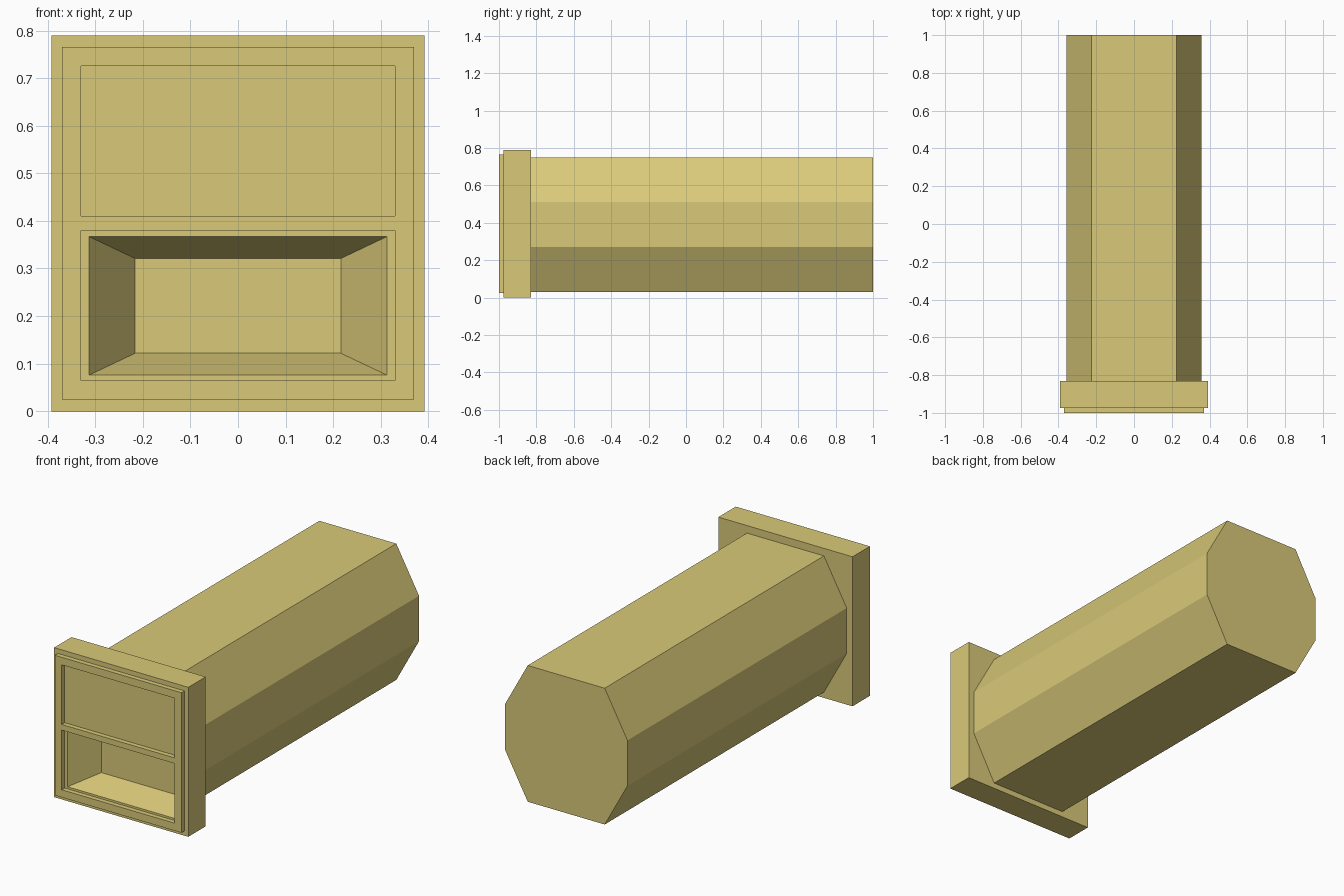
import bpy
import bmesh

cube = bpy.data.objects.get("Cube")
if cube:
    bpy.data.objects.remove(cube, do_unlink=True)

# One sandy yellow for every part
COLOUR = (0.70, 0.59, 0.19, 1.0)
sand = bpy.data.materials.new("sand_yellow")
sand.use_nodes = True
sand.diffuse_color = COLOUR
sand.node_tree.nodes["Principled BSDF"].inputs["Base Color"].default_value = COLOUR


def finish(name, bm):
    bmesh.ops.recalc_face_normals(bm, faces=bm.faces)
    mesh = bpy.data.meshes.new(name)
    bm.to_mesh(mesh)
    bm.free()
    mesh.materials.append(sand)
    obj = bpy.data.objects.new(name, mesh)
    bpy.context.collection.objects.link(obj)
    return obj


def rect(half_x, z0, z1):
    return [(-half_x, z0), (half_x, z0), (half_x, z1), (-half_x, z1)]


def loft(name, sections):
    """Join (y, outline) sections in order and cap both ends."""
    bm = bmesh.new()
    loops = [[bm.verts.new((x, y, z)) for x, z in outline] for y, outline in sections]
    for a, b in zip(loops, loops[1:]):
        for i in range(len(a)):
            j = (i + 1) % len(a)
            bm.faces.new((a[i], a[j], b[j], b[i]))
    bm.faces.new(loops[0])
    bm.faces.new(loops[-1])
    return finish(name, bm)


BACK, PLATE_BACK, PLATE_FRONT, FRONT = 1.0, -0.83, -0.975, -1.0

# Long eight-sided body
half = [(0.225, 0.03), (0.358, 0.27), (0.358, 0.51), (0.225, 0.75)]
octagon = half + [(-x, z) for x, z in reversed(half)]
loft("body", [(PLATE_BACK, octagon), (BACK, octagon)])

# Front plate with a tapered recess in its lower half
outer = rect(0.392, 0.0, 0.79)
loft("front_plate", [
    (PLATE_BACK, outer),
    (PLATE_FRONT, outer),
    (PLATE_FRONT, rect(0.313, 0.076, 0.367)),
    (PLATE_BACK - 0.002, rect(0.216, 0.122, 0.321)),
])

# Raised frame: a grid of cells with two left open, then thickened
xs = [-0.37, -0.33, 0.33, 0.37]
zs = [0.025, 0.065, 0.38, 0.41, 0.725, 0.765]
bm = bmesh.new()
grid = [[bm.verts.new((x, FRONT, z)) for z in zs] for x in xs]
for i in range(len(xs) - 1):
    for k in range(len(zs) - 1):
        if i == 1 and k in (1, 3):
            continue
        bm.faces.new((grid[i][k], grid[i + 1][k], grid[i + 1][k + 1], grid[i][k + 1]))
bmesh.ops.recalc_face_normals(bm, faces=bm.faces)
if next(iter(bm.faces)).normal.y > 0:
    bmesh.ops.reverse_faces(bm, faces=bm.faces)
sheet = list(bm.faces)
back = bmesh.ops.extrude_face_region(bm, geom=sheet, use_keep_orig=True)["geom"]
moved = [v for v in back if isinstance(v, bmesh.types.BMVert)]
bmesh.ops.translate(bm, verts=moved, vec=(0, PLATE_FRONT - FRONT, 0))
finish("front_frame", bm)
